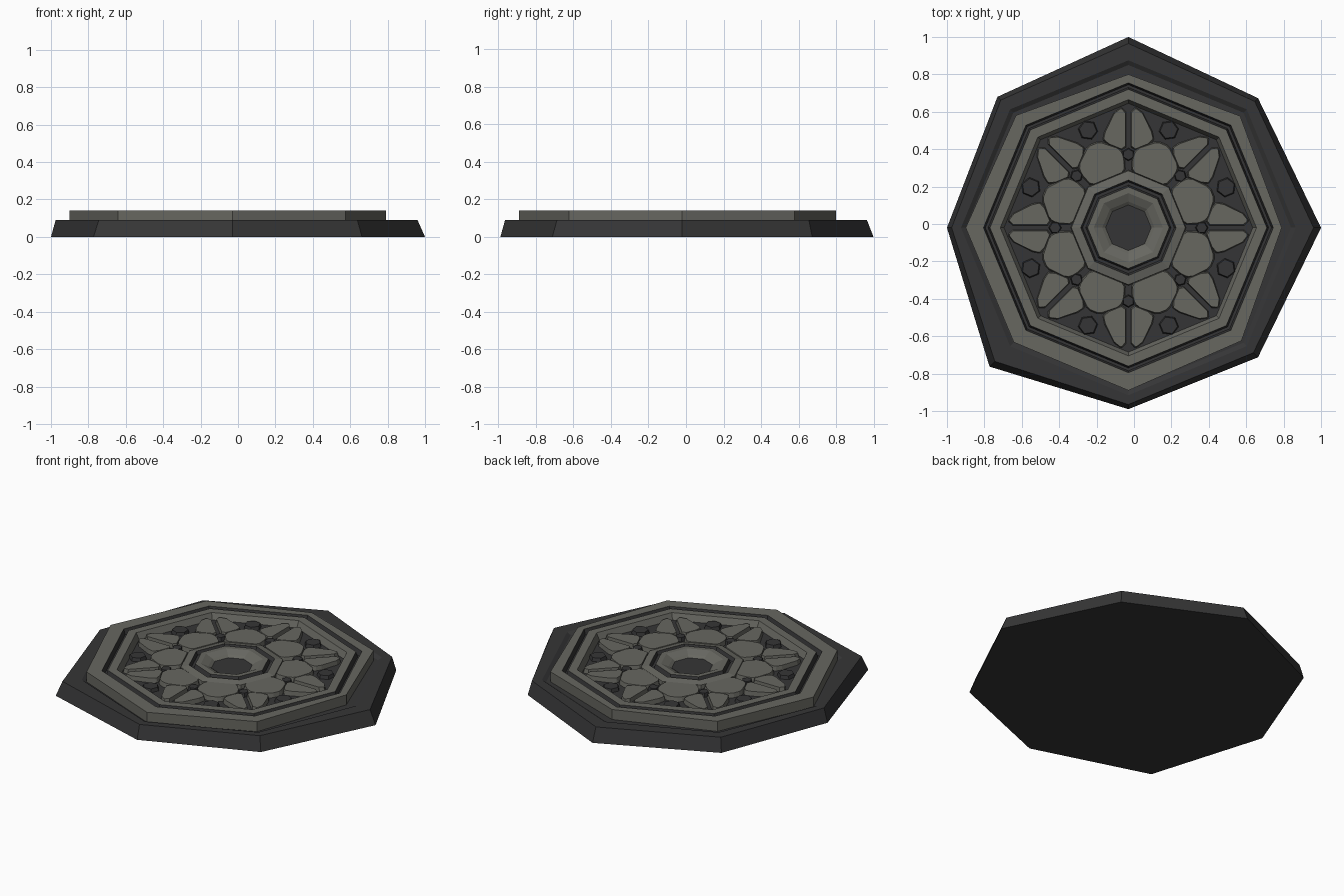
import bpy, bmesh, math
from mathutils import Vector

if "Cube" in bpy.data.objects:
    bpy.data.objects.remove(bpy.data.objects["Cube"])

CX, CY = -0.03, -0.02          # centre of the ornament


def material(name, rgb):
    m = bpy.data.materials.new(name)
    m.diffuse_color = (*rgb, 1)
    m.use_nodes = True
    m.node_tree.nodes["Principled BSDF"].inputs["Base Color"].default_value = m.diffuse_color
    return m


LIGHT = material("warm grey stone", (0.135, 0.135, 0.118))
DARK = material("dark grey stone", (0.036, 0.036, 0.037))


def finish(name, bm, mats):
    bmesh.ops.recalc_face_normals(bm, faces=bm.faces)
    me = bpy.data.meshes.new(name)
    bm.to_mesh(me)
    bm.free()
    for m in mats:
        me.materials.append(m)
    ob = bpy.data.objects.new(name, me)
    bpy.context.collection.objects.link(ob)
    return ob


def octagon_lathe(name, profile, bands, closed=False):
    """Stack octagon loops (radius or eight radii, z); bands gives 0 light / 1 dark."""
    bm = bmesh.new()
    loops = []
    for r, z in profile:
        rs = r if isinstance(r, (list, tuple)) else [r] * 8
        loops.append([bm.verts.new((CX + rs[k] * math.cos(k * math.pi / 4),
                                    CY + rs[k] * math.sin(k * math.pi / 4), z))
                      for k in range(8)])
    pairs = list(zip(loops, loops[1:])) + ([(loops[-1], loops[0])] if closed else [])
    for (a, b), mat in zip(pairs, bands):
        for k in range(8):
            f = bm.faces.new((a[k], a[(k + 1) % 8], b[(k + 1) % 8], b[k]))
            f.material_index = mat
    if not closed:
        for lp, mat in ((loops[0], bands[0]), (loops[-1], bands[-1])):
            bm.faces.new(lp).material_index = mat
    return finish(name, bm, [LIGHT, DARK])


def rounded(pts, d):
    """Cut every corner of an outline by distance d."""
    out = []
    for i, p in enumerate(pts):
        p = Vector(p)
        for q in (pts[i - 1], pts[(i + 1) % len(pts)]):
            e = Vector(q) - p
            out.append(p + e.normalized() * min(d, e.length * 0.4))
    return out


def tiles(name, outlines, z0, z1, inset, mat):
    """Raised tiles with sloped rims from outlines of (x, y) about the centre."""
    bm = bmesh.new()
    for pts in outlines:
        c = sum((Vector(p) for p in pts), Vector((0, 0))) / len(pts)
        low, high = [], []
        for p in pts:
            p = Vector(p)
            q = p + (c - p).normalized() * inset
            low.append(bm.verts.new((CX + p.x, CY + p.y, z0)))
            high.append(bm.verts.new((CX + q.x, CY + q.y, z1)))
        n = len(pts)
        bm.faces.new(low)
        bm.faces.new(high)
        for i in range(n):
            bm.faces.new((low[i], low[(i + 1) % n], high[(i + 1) % n], high[i]))
    return finish(name, bm, [mat])


def turn(pts, deg):
    c, s = math.cos(math.radians(deg)), math.sin(math.radians(deg))
    return [(u * c - v * s, u * s + v * c) for u, v in pts]


# uneven octagonal slab; radii start at +x and run counter-clockwise
base_r = [1.03, 0.98, 1.02, 0.99, 0.97, 1.05, 0.97, 0.98]
top_r = [0.99, 0.955, 0.985, 0.965, 0.945, 1.01, 0.945, 0.945]
octagon_lathe("base_slab", [(base_r, 0), (top_r, 0.09), (0.895, 0.09), (0.87, 0.075)],
              [1, 1, 1])

# raised outer border, groove and second border
wall_r = [0.82, 0.845, 0.82, 0.85, 0.87, 0.866, 0.87, 0.855]
octagon_lathe("outer_border",
              [(wall_r, 0.07), (wall_r, 0.14), (0.775, 0.14), (0.765, 0.105), (0.75, 0.105),
               (0.74, 0.14), (0.685, 0.14), (0.665, 0.10), (0.665, 0.07)],
              [0, 0, 1, 1, 1, 0, 0, 1, 1], closed=True)

# dark field inside the borders
octagon_lathe("field_floor", [(0.68, 0.07), (0.68, 0.10)], [1])

# central hub with groove and sunken dark eye
octagon_lathe("centre_hub",
              [(0.31, 0.09), (0.305, 0.125), (0.255, 0.135), (0.245, 0.112), (0.228, 0.112),
               (0.218, 0.138), (0.185, 0.138), (0.14, 0.118), (0.122, 0.105), (0.121, 0.105)],
              [0, 0, 1, 1, 1, 0, 0, 0, 1])

# paired outer petals on each of the eight axes
half = [(0.645, 0.012), (0.64, 0.065), (0.49, 0.142), (0.45, 0.13), (0.405, 0.012)]
mirror = [(u, -v) for u, v in reversed(half)]
tiles("outer_petals", [rounded(turn(p, 45 * k), 0.025) for k in range(8) for p in (half, mirror)],
      0.095, 0.128, 0.008, LIGHT)

# inner petals between the axes
side = [(0.49, 0.035), (0.41, 0.125), (0.36, 0.13), (0.28, 0.1)]
inner = side + [(u, -v) for u, v in reversed(side)]
tiles("inner_petals", [rounded(turn(inner, 45 * k + 22.5), 0.015) for k in range(8)],
      0.095, 0.128, 0.008, LIGHT)


# dark studs: large between outer petals, small on the axes
def stud(r, deg, size, n):
    return turn([(r + size * math.cos(2 * math.pi * i / n), size * math.sin(2 * math.pi * i / n))
                 for i in range(n)], deg)


tiles("large_studs", [stud(0.565, 45 * k + 22.5, 0.055, 6) for k in range(8)],
      0.095, 0.122, 0.008, DARK)
tiles("small_studs", [stud(0.392, 45 * k, 0.036, 6) for k in range(8)],
      0.095, 0.125, 0.007, DARK)
